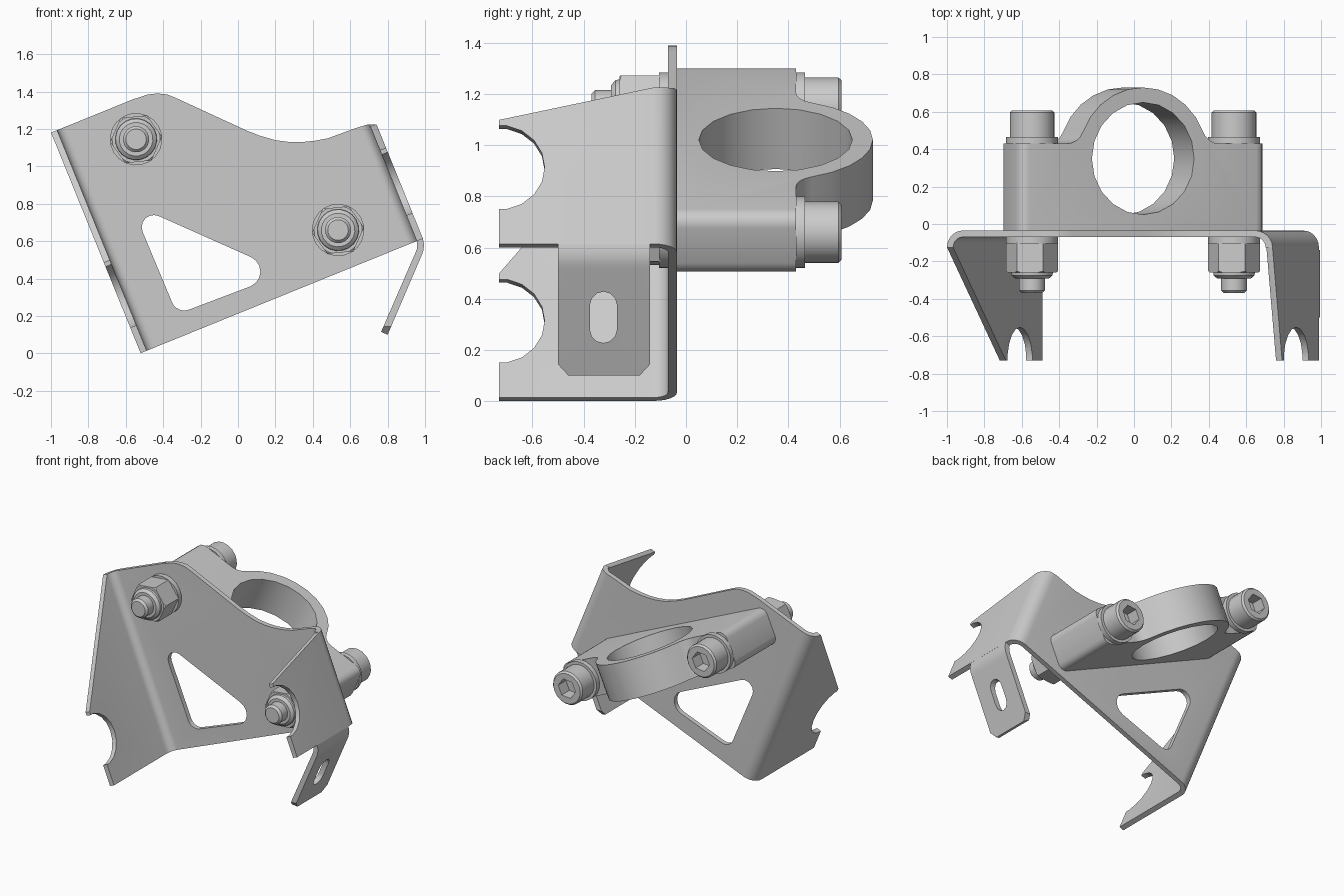
import bpy, bmesh
from math import sin, cos, tan, pi, radians
from mathutils import Vector, Matrix

cube = bpy.data.objects.get("Cube")
if cube:
    bpy.data.objects.remove(cube, do_unlink=True)

steel = bpy.data.materials.new("grey_steel")
steel.use_nodes = True
GREY = (0.6, 0.6, 0.6, 1)
steel.diffuse_color = GREY
steel.node_tree.nodes["Principled BSDF"].inputs["Base Color"].default_value = GREY

# Frames: upright, tilted bracket, tilted clamp
UPRIGHT = Matrix()
BRACKET = Matrix.Rotation(radians(-22.1), 4, 'Y')
CLAMP = Matrix.Translation((-0.005, 0, 0.9025)) @ Matrix.Rotation(radians(24.2), 4, 'Y')


def finish(name, bm, frame):
    bmesh.ops.recalc_face_normals(bm, faces=bm.faces)
    mesh = bpy.data.meshes.new(name)
    bm.to_mesh(mesh)
    bm.free()
    mesh.materials.append(steel)
    obj = bpy.data.objects.new(name, mesh)
    obj.matrix_world = frame
    bpy.context.collection.objects.link(obj)
    return obj


def prism(name, points, axis, lo, hi, frame=UPRIGHT):
    """Extrude a 2D outline along one axis."""
    place = {'x': lambda a, b, t: (t, a, b),
             'y': lambda a, b, t: (a, t, b),
             'z': lambda a, b, t: (a, b, t)}[axis]
    bm = bmesh.new()
    ends = [[bm.verts.new(place(a, b, t)) for a, b in points] for t in (lo, hi)]
    for ring in ends:
        bm.faces.new(ring)
    n = len(points)
    for i in range(n):
        j = (i + 1) % n
        bm.faces.new((ends[0][i], ends[0][j], ends[1][j], ends[1][i]))
    return finish(name, bm, frame)


def lathe(name, profile, x, frame, sides=20, turn=0.0):
    """Spin (radius, y) pairs about an axis along y, with capped ends."""
    bm = bmesh.new()
    rings = []
    for r, y in profile:
        rings.append([bm.verts.new((x + r * cos(turn + 2 * pi * k / sides), y,
                                    r * sin(turn + 2 * pi * k / sides))) for k in range(sides)])
    for low, high in zip(rings, rings[1:]):
        for k in range(sides):
            m = (k + 1) % sides
            bm.faces.new((low[k], low[m], high[m], high[k]))
    bm.faces.new(rings[0])
    bm.faces.new(rings[-1])
    return finish(name, bm, frame)


def combine(obj, tool, operation='DIFFERENCE'):
    """Apply a boolean and discard the tool."""
    mod = obj.modifiers.new("cut", 'BOOLEAN')
    mod.operation, mod.solver, mod.object = operation, 'EXACT', tool
    tool.hide_render = True
    bpy.context.view_layer.update()
    graph = bpy.context.evaluated_depsgraph_get()
    result = bpy.data.meshes.new_from_object(obj.evaluated_get(graph))
    obj.modifiers.clear()
    obj.data = result
    bpy.data.objects.remove(tool, do_unlink=True)


def arc(cx, cy, r, start, end, n=6):
    angles = [radians(start + (end - start) * k / n) for k in range(n + 1)]
    return [(cx + r * cos(a), cy + r * sin(a)) for a in angles]


def rounded(corners, radii, n=6):
    """Polygon outline with filleted corners."""
    out = []
    for i, r in enumerate(radii):
        p = Vector(corners[i])
        a = (Vector(corners[i - 1]) - p).normalized()
        b = (Vector(corners[(i + 1) % len(corners)]) - p).normalized()
        half = a.angle(b) / 2
        centre = p + (a + b).normalized() * r / sin(half)
        d1 = (p + a * r / tan(half) - centre).normalized()
        d2 = (p + b * r / tan(half) - centre).normalized()
        out += [tuple(centre + d1.slerp(d2, k / n) * r) for k in range(n + 1)]
    return out


# Folded bracket: U-shaped sheet section, extruded upward
LEFT, RIGHT, BACK, FRONT, SHEET, BEND = -0.482, 1.147, -0.035, -0.73, 0.035, 0.09
BOTTOM, TOP = 0.197, 1.47
bend_y, inner = BACK - BEND, BEND - SHEET
section = ([(LEFT, FRONT)] + arc(LEFT + BEND, bend_y, BEND, 180, 90)
           + arc(RIGHT - BEND, bend_y, BEND, 90, 0) + [(RIGHT, FRONT), (RIGHT - SHEET, FRONT)]
           + arc(RIGHT - BEND, bend_y, inner, 0, 90)
           + arc(LEFT + BEND, bend_y, inner, 90, 180) + [(LEFT + SHEET, FRONT)])
bracket = prism("bracket", section, 'z', BOTTOM, TOP, BRACKET)

# Wavy upper edge of the back plate
waste = [(-0.55, 1.362), (-0.48, 1.385), (-0.43, 1.39), (-0.38, 1.385), (-0.33, 1.365),
         (0.05, 1.19), (0.12, 1.163), (0.2, 1.14), (0.27, 1.131), (0.34, 1.13), (0.41, 1.137),
         (0.48, 1.15), (0.63, 1.205), (0.69, 1.223), (0.74, 1.225), (1.11, 1.375),
         (1.11, 2), (-0.55, 2)]
combine(bracket, prism("edge_cutter", waste, 'y', -1, 1))

# Triangular window
window = rounded([(-0.573, 0.801), (0.258, 0.431), (-0.326, 0.21)], (0.065, 0.085, 0.07))
combine(bracket, prism("window_cutter", window, 'y', -0.3, 0.3))

# Sloping tops of the side flanges
for lo, hi, top in ((-1, -0.3, TOP), (0.95, 2, 0.857)):
    slope = [(bend_y, top), (FRONT, 0.72), (-1, 0.72), (-1, 2), (bend_y, 2)]
    combine(bracket, prism("flange_cutter", slope, 'x', lo, hi, BRACKET))

# Round tube notches through both flanges
notch = arc(FRONT, 0.52, 0.178, 0, 340, 17)
combine(bracket, prism("notch_cutter", notch, 'x', -1, 2, BRACKET))

# Bent slotted tab under the left flange
tab_section = [(0.988, 0.615), (0.995, 0.58), (0.99, 0.545), (0.98, 0.52), (0.8, 0.1),
               (0.765, 0.115), (0.945, 0.53), (0.957, 0.56), (0.958, 0.585), (0.956, 0.602)]
tab = prism("slotted_tab", tab_section, 'y', -0.5, -0.14)
tab_face = [(-0.51, 0.7), (-0.51, 0.155), (-0.45, 0.09), (-0.19, 0.09), (-0.13, 0.155), (-0.13, 0.7)]
combine(tab, prism("tab_trim", tab_face, 'x', 0.5, 1.3), 'INTERSECT')
slot = arc(-0.3225, 0.375, 0.053, 0, 180) + arc(-0.3225, 0.28, 0.053, 180, 360)
combine(tab, prism("slot_cutter", slot, 'x', 0.5, 1.3))

# Clamp: block flowing into a ring through fillets
END, HALF, SHOULDER, RING_Y, RING_R, BORE = 0.72, 0.13, 0.43, 0.35, 0.38, 0.3
fillet = 0.1
fx = ((RING_R + fillet) ** 2 - (SHOULDER + fillet - RING_Y) ** 2) ** 0.5
lean = Vector((fx, SHOULDER + fillet - RING_Y)).angle(Vector((1, 0))) * 180 / pi
side = arc(fx, SHOULDER + fillet, fillet, 270, 180 + lean, 4)
outline = ([(-END, BACK), (END, BACK), (END, SHOULDER)] + side
           + arc(0, RING_Y, RING_R, lean, 180 - lean, 10)[1:-1]
           + [(-x, y) for x, y in reversed(side)] + [(-END, SHOULDER)])
clamp = prism("tube_clamp", outline, 'z', -HALF, HALF, CLAMP)
bm = bmesh.new()
bm.from_mesh(clamp.data)
corners = []
for edge in bm.edges:
    a, b = (v.co for v in edge.verts)
    if abs(abs(a.x) - END) < 1e-4 and (a - b).xz.length < 1e-4:
        corners.append(edge)
bmesh.ops.bevel(bm, geom=corners, offset=0.055, segments=4, profile=0.5, affect='EDGES')
bm.to_mesh(clamp.data)
bm.free()
combine(clamp, prism("bore_cutter", arc(0, RING_Y, BORE, 0, 342, 19), 'z', -1, 1, CLAMP))

# Two socket bolts with washers and lock nuts
for name, x in (("right", -0.592), ("left", 0.592)):
    lathe(name + "_back_washer", [(0.14, 0.43), (0.14, 0.465)], x, CLAMP)
    head = lathe(name + "_bolt_head", [(0.12, 0.46), (0.12, 0.595), (0.108, 0.608)], x, CLAMP)
    combine(head, lathe("socket_cutter", [(0.07, 0.52), (0.07, 0.7)], x, CLAMP, 6, pi / 6))
    lathe(name + "_front_washer", [(0.14, -0.07), (0.14, -0.105)], x, CLAMP)
    nut = lathe(name + "_nut", [(0.14, -0.1), (0.14, -0.26)], x, CLAMP, 6, pi / 6)
    combine(nut, lathe("nut_chamfer", [(0.2, -0.08), (0.2, -0.21), (0.115, -0.27)], x, CLAMP),
            'INTERSECT')
    lathe(name + "_nut_collar", [(0.113, -0.25), (0.11, -0.275), (0.09, -0.292)], x, CLAMP)
    lathe(name + "_bolt_tip", [(0.07, -0.28), (0.07, -0.355), (0.055, -0.37)], x, CLAMP)

# Smooth curved surfaces, keep edges crisp
for obj in bpy.context.collection.objects:
    if obj.type == 'MESH' and obj.data.materials and obj.data.materials[0] == steel:
        bpy.ops.object.select_all(action='DESELECT')
        obj.select_set(True)
        bpy.context.view_layer.objects.active = obj
        bpy.ops.object.shade_smooth_by_angle(angle=radians(30))
